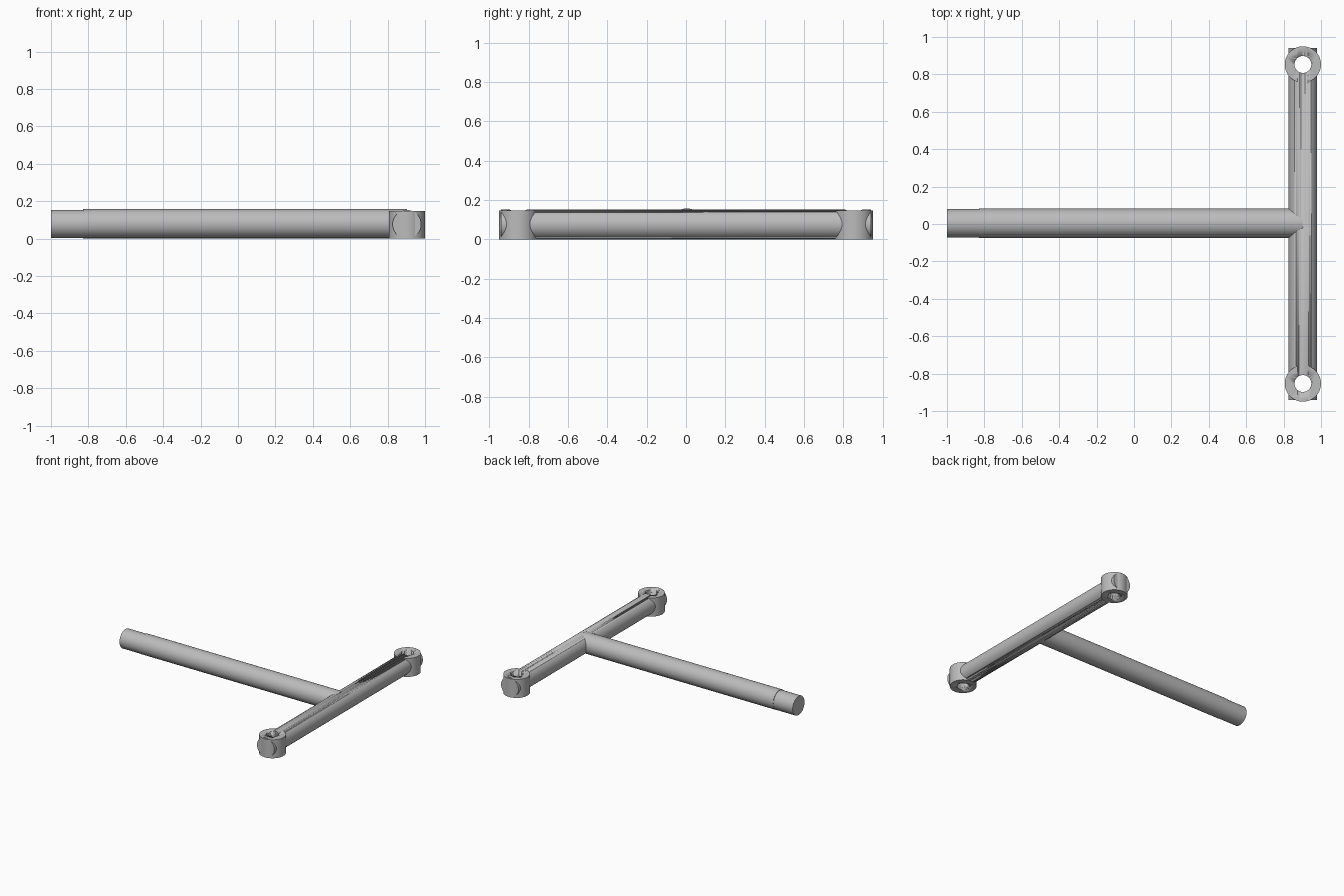
import bpy
import math

cube = bpy.data.objects.get("Cube")
if cube:
    bpy.data.objects.remove(cube, do_unlink=True)

grey = bpy.data.materials.new("plain_grey")
grey.use_nodes = True
colour = (0.5, 0.5, 0.5, 1)
grey.diffuse_color = colour
grey.node_tree.nodes["Principled BSDF"].inputs["Base Color"].default_value = colour


def rod(name, radius, depth, centre, axis="z"):
    """Smooth-sided, flat-ended cylinder along the given axis."""
    turn = {"x": (0, math.pi / 2, 0), "y": (math.pi / 2, 0, 0), "z": (0, 0, 0)}[axis]
    bpy.ops.mesh.primitive_cylinder_add(vertices=48, radius=radius, depth=depth,
                                        location=centre, rotation=turn)
    ob = bpy.context.object
    ob.name = name
    ob.data.materials.append(grey)
    bpy.ops.object.shade_smooth_by_angle(angle=math.radians(30))
    return ob


def bore(ob, cutter):
    mod = ob.modifiers.new("bore", "BOOLEAN")
    mod.operation = "DIFFERENCE"
    mod.solver = "EXACT"
    mod.object = cutter


bar_x, eye_y = 0.903, 0.853

# Long shaft, with a slightly slimmer tip at its free end
rod("shaft", 0.078, bar_x + 0.83, ((bar_x - 0.83) / 2, 0.004, 0.08), "x")
rod("shaft_tip", 0.0755, 0.2, (-0.9, 0.004, 0.0785), "x")

# Crossbar with a bored eye at each end
crossbar = rod("crossbar", 0.0765, 1.88, (bar_x, 0, 0.0768), "y")
for side, sign in (("front", -1), ("back", 1)):
    spot = (bar_x, sign * eye_y, 0.074)
    eye = rod(side + "_eye", 0.097, 0.148, spot)
    cutter = rod(side + "_hole_cutter", 0.045, 0.4, spot)
    cutter.hide_render = True
    cutter.hide_viewport = True
    cutter.display_type = "WIRE"
    bore(eye, cutter)
    bore(crossbar, cutter)
